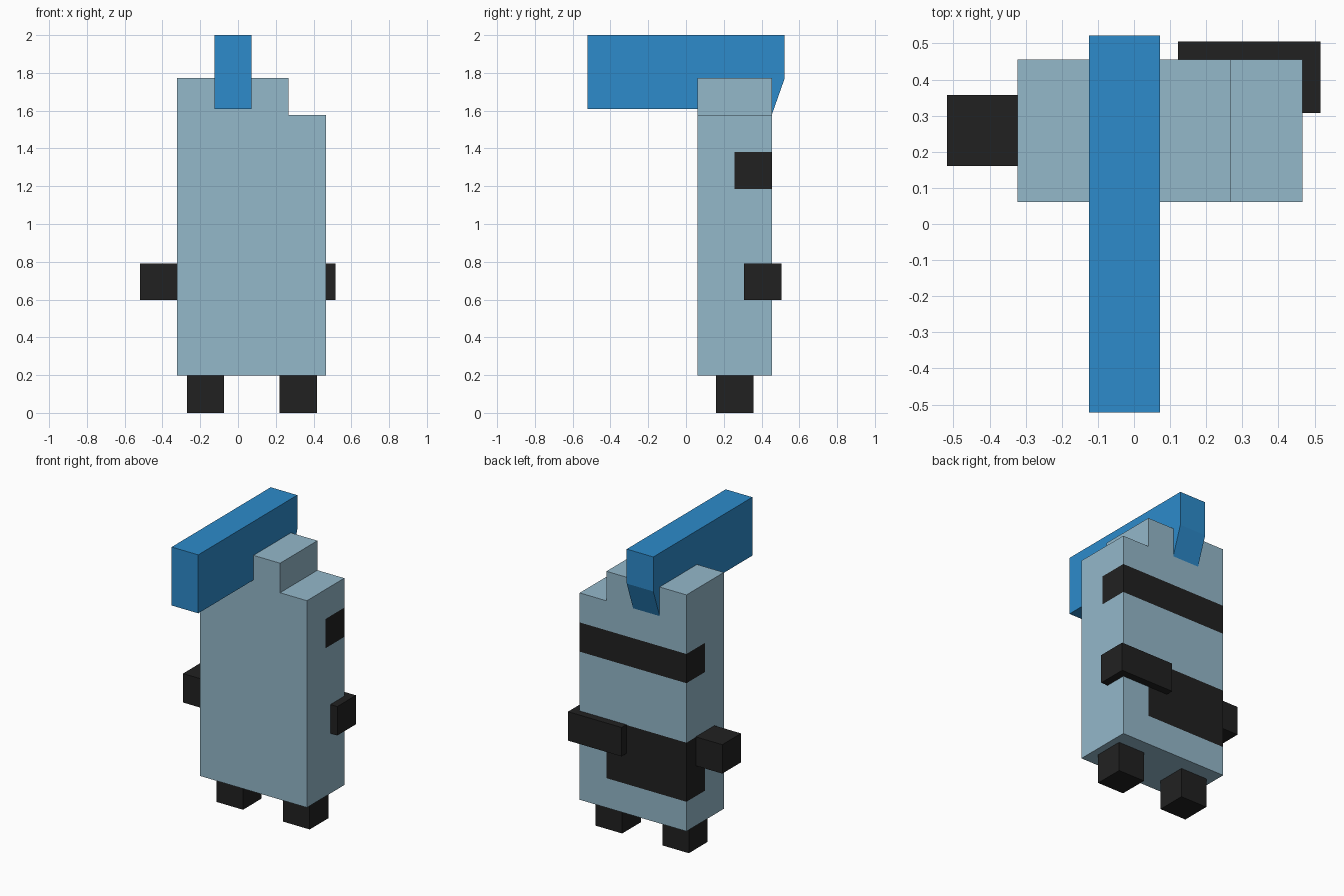
import bpy, bmesh
from mathutils import Vector

if "Cube" in bpy.data.objects:
    bpy.data.objects.remove(bpy.data.objects["Cube"])


def material(name, rgb):
    m = bpy.data.materials.new(name)
    m.diffuse_color = (*rgb, 1)
    m.use_nodes = True
    m.node_tree.nodes["Principled BSDF"].inputs["Base Color"].default_value = m.diffuse_color
    return m


GREY_BLUE = material("pale grey blue", (0.296, 0.479, 0.591))
BLUE = material("bright blue", (0.026, 0.258, 0.597))
BLACK = material("soft black", (0.0152, 0.0152, 0.0152))


def finish(name, bm, *mats):
    bmesh.ops.recalc_face_normals(bm, faces=bm.faces)
    mesh = bpy.data.meshes.new(name)
    bm.to_mesh(mesh)
    bm.free()
    for m in mats:
        mesh.materials.append(m)
    ob = bpy.data.objects.new(name, mesh)
    bpy.context.collection.objects.link(ob)
    return ob


def prism(points, offset):
    """Extrude a closed outline along offset."""
    bm = bmesh.new()
    face = bm.faces.new([bm.verts.new(p) for p in points])
    ext = bmesh.ops.extrude_face_region(bm, geom=[face], use_keep_orig=True)
    verts = [g for g in ext["geom"] if isinstance(g, bmesh.types.BMVert)]
    bmesh.ops.translate(bm, verts=verts, vec=Vector(offset))
    return bm


def box(name, x0, x1, y0, y1, z0, z1, mat):
    bm = prism([(x0, y0, z0), (x1, y0, z0), (x1, y1, z0), (x0, y1, z0)],
               (0, 0, z1 - z0))
    return finish(name, bm, mat)


# Body: stepped slab, cut along the edges of the painted bands
LEFT, STEP, RIGHT = -0.322, 0.268, 0.466
FRONT, MID, BACK = 0.061, 0.258, 0.455
outline = [(LEFT, 0.197), (RIGHT, 0.197), (RIGHT, 1.577), (STEP, 1.577),
           (STEP, 1.774), (LEFT, 1.774)]
body = prism([(x, FRONT, z) for x, z in outline], (0, BACK - FRONT, 0))
cuts = [((0, 0, z), (0, 0, 1)) for z in (0.394, 0.788, 1.185, 1.38)]
cuts += [((0, MID, 0), (0, 1, 0)), ((STEP, 0, 0), (1, 0, 0))]
for co, no in cuts:
    geom = body.verts[:] + body.edges[:] + body.faces[:]
    bmesh.ops.bisect_plane(body, geom=geom, plane_co=co, plane_no=no)
# Upper band wraps the rear half; lower patch stops short of the right edge
for f in body.faces:
    c = f.calc_center_median()
    upper = 1.185 < c.z < 1.38
    lower = 0.394 < c.z < 0.788 and c.x < STEP
    f.material_index = int(c.y > MID and (upper or lower))
finish("body", body, GREY_BLUE, BLACK)

# Crest: long bar over the body with a slanted rear tip
crest = [(-0.522, 1.61), (-0.522, 2.0), (0.522, 2.0), (0.522, 1.77),
         (0.455, 1.58), (0.43, 1.61)]
finish("crest", prism([(-0.124, y, z) for y, z in crest], (0.196, 0, 0)), BLUE)

# Feet
for name, x in (("left_foot", -0.271), ("right_foot", 0.221)):
    box(name, x, x + 0.196, 0.16, 0.357, 0, 0.197, BLACK)

# Arms: one sticks out sideways, the other is folded behind the back
box("left_arm", -0.518, LEFT, 0.16, 0.357, 0.597, 0.79, BLACK)
box("right_arm", 0.122, 0.517, 0.308, 0.505, 0.597, 0.79, BLACK)
